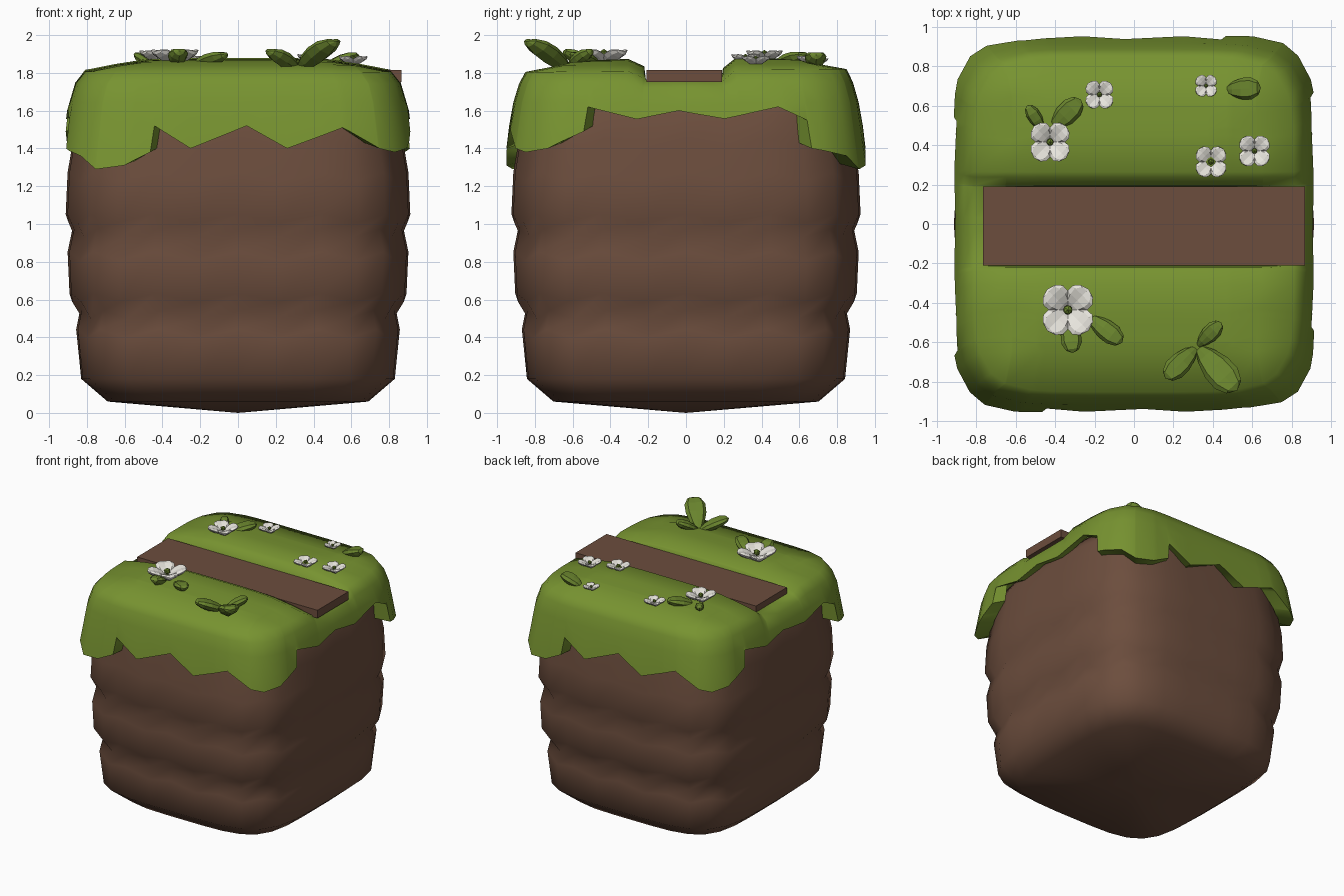
import bpy, bmesh, math
from mathutils import Vector, Matrix

if "Cube" in bpy.data.objects:
    bpy.data.objects.remove(bpy.data.objects["Cube"])


def material(name, rgb):
    m = bpy.data.materials.new(name)
    m.diffuse_color = (*rgb, 1)
    m.use_nodes = True
    m.node_tree.nodes["Principled BSDF"].inputs["Base Color"].default_value = m.diffuse_color
    return m


DIRT = material("dirt brown", (0.150, 0.075, 0.047))
GRASS = material("grass green", (0.185, 0.292, 0.030))
LEAF = material("leaf green", (0.145, 0.235, 0.027))
WHITE = material("petal white", (0.80, 0.78, 0.72))


def finish(bm, name, mat, smooth=None):
    bmesh.ops.recalc_face_normals(bm, faces=bm.faces)
    me = bpy.data.meshes.new(name)
    bm.to_mesh(me)
    bm.free()
    me.materials.append(mat)
    ob = bpy.data.objects.new(name, me)
    bpy.context.collection.objects.link(ob)
    if smooth:
        bpy.ops.object.select_all(action='DESELECT')
        ob.select_set(True)
        bpy.context.view_layer.objects.active = ob
        bpy.ops.object.shade_smooth_by_angle(angle=math.radians(smooth))
    return ob


def rounded(u, v, n):
    """Pull a point on the unit square's border onto a rounded square."""
    s = (abs(u) ** n + abs(v) ** n) ** (-1 / n)
    return u * s, v * s


def bridge(bm, a, b):
    for i in range(len(a)):
        k = (i + 1) % len(a)
        bm.faces.new((a[i], a[k], b[k], b[i]))


def interp(table, x):
    for (x0, y0), (x1, y1) in zip(table, table[1:]):
        if x <= x1:
            return y0 + (y1 - y0) * (x - x0) / (x1 - x0)
    return table[-1][1]


# Dirt block: stacked, bulging rows of a rounded square
N = 8
steps = [-1 + 2 * i / N for i in range(N)]
border = ([(t, -1) for t in steps] + [(1, t) for t in steps] +
          [(-t, 1) for t in steps] + [(-1, -t) for t in steps])
rows = [(.69, .06, 0), (.83, .18, 0), (.85, .42, 1), (.83, .52, 1), (.885, .61, 1),
        (.895, .83, 1), (.87, .95, 1), (.905, 1.03, 1), (.895, 1.25, 1),
        (.865, 1.43, 1), (.85, 1.58, 0), (.79, 1.68, 0)]
bm = bmesh.new()
rings = []
for r, (half, z, wave) in enumerate(rows):
    ring = []
    for i, (u, v) in enumerate(border):
        x, y = rounded(u, v, 4.4)
        sign = -1 if i % 2 else 1
        lump = 1 + .008 * wave * sign
        dz = .022 * wave * sign
        ring.append(bm.verts.new((x * half * lump, y * (half + .012) * lump, z + dz)))
    rings.append(ring)
for a, b in zip(rings, rings[1:]):
    bridge(bm, a, b)
bm.faces.new(rings[-1])
tip = bm.verts.new((0, 0, 0))
for i in range(len(border)):
    bm.faces.new((rings[0][i - 1], rings[0][i], tip))
finish(bm, "dirt_block", DIRT, 60)

# Grass cover: gridded top with a path channel, and a ragged hanging skirt
FRONT = [(-1, 1.36), (-.84, 1.29), (-.65, 1.31), (-.5, 1.38), (-.485, 1.52), (-.27, 1.40),
         (.05, 1.52), (.28, 1.40), (.61, 1.51), (.85, 1.40), (1, 1.38)]
SIDE = [(-1, 1.38), (-.8, 1.40), (-.58, 1.49), (-.565, 1.62), (-.28, 1.555), (-.04, 1.60),
        (.21, 1.555), (.53, 1.62), (.70, 1.55), (.715, 1.40), (1, 1.36)]
# Height across the channel, then dropping toward the rim
CROSS = [(-1, 1.87), (-.36, 1.875), (-.26, 1.835), (-.25, 1.765), (.22, 1.765),
         (.23, 1.825), (.31, 1.88), (1, 1.885)]


def hem(u, v):
    if abs(v) == 1:
        return interp(FRONT, -u * v)
    return interp(SIDE, u * v)


def top_height(u, v):
    z = interp(CROSS, v)
    return z - (.065 * max(abs(u), abs(v)) ** 4 if z > 1.8 else 0)


xs = sorted({s * t for t, _ in FRONT for s in (1, -1)})
ys = sorted({s * t for t, _ in SIDE for s in (1, -1) if abs(t) != .21} | {t for t, _ in CROSS})
nx, ny = len(xs), len(ys)
bm = bmesh.new()
grid = {}
for i, u in enumerate(xs):
    for j, v in enumerate(ys):
        far = max(abs(u), abs(v))
        x, y = rounded(u, v, 6) if far == 1 else (u * .95, v)
        if .75 < far < 1 and abs(v) > .5:
            x, y = x * .95, y * .95
        grid[i, j] = bm.verts.new((x * .81, y * .85, top_height(u, v)))
for i in range(nx - 1):
    for j in range(ny - 1):
        bm.faces.new((grid[i, j], grid[i + 1, j], grid[i + 1, j + 1], grid[i, j + 1]))
loop = ([(i, 0) for i in range(nx - 1)] + [(nx - 1, j) for j in range(ny - 1)] +
        [(i, ny - 1) for i in range(nx - 1, 0, -1)] + [(0, j) for j in range(ny - 1, 0, -1)])
prev = [grid[k] for k in loop]
for level in range(4):
    ring = []
    for i, j in loop:
        u, v = xs[i], ys[j]
        low = hem(u, v)
        half = (.862, .892, .90 + (1.64 - low) * .12, .83)[level]
        z = ((top_height(u, v) + 1.66) / 2 + .01, 1.645, low, low + .03)[level]
        x, y = rounded(u, v, 6)
        ring.append(bm.verts.new((x * half, y * (half + .022), z)))
    bridge(bm, prev, ring)
    prev = ring
finish(bm, "grass_cover", GRASS, 60)

# Path plank
bm = bmesh.new()
bmesh.ops.create_cube(bm, size=1, matrix=Matrix.Translation((.05, -.01, 1.783)) @
                      Matrix.Diagonal((1.63, .40, .065, 1)))
finish(bm, "path", DIRT)


def add_blade(bm, base, tip, width, thick, cup):
    """Faceted leaf or petal from base to tip, widest past the middle."""
    base, tip = Vector(base), Vector(tip)
    d = tip - base
    f = d.normalized()
    side = Vector((0, 0, 1)).cross(f).normalized()
    up = f.cross(side)
    verts = bmesh.ops.create_uvsphere(bm, u_segments=8, v_segments=6, radius=1)["verts"]
    for vert in verts:
        a, b, c = vert.co.z, vert.co.x, vert.co.y
        b *= .85 + .3 * a
        vert.co = (base + d * (a + 1) / 2 + side * b * width / 2 +
                   up * (c * thick / 2 + cup * width * (abs(b) - .4)))


# Leaves: base, tip, width
leaves = [
    ((.32, -.62, 1.83), (.52, -.84, 1.975), .18),
    ((.32, -.62, 1.83), (.16, -.78, 1.92), .13),
    ((.32, -.62, 1.84), (.44, -.50, 1.92), .10),
    ((-.33, -.47, 1.84), (-.31, -.65, 1.92), .12),
    ((-.24, -.46, 1.84), (-.06, -.60, 1.90), .12),
    ((-.43, .47, 1.84), (-.27, .63, 1.90), .13),
    ((-.45, .46, 1.84), (-.54, .60, 1.90), .08),
    ((.46, .68, 1.83), (.64, .69, 1.90), .13),
]
for n, (base, tip, width) in enumerate(leaves):
    bm = bmesh.new()
    add_blade(bm, base, tip, width, .045 + width * .25, .12)
    finish(bm, f"leaf_{n + 1}", LEAF)

# Flowers: x, y, radius, base height
flowers = [(-.335, -.435, .145, 1.86), (-.425, .415, .112, 1.87), (-.175, .655, .08, 1.855),
           (.365, .70, .062, 1.85), (.39, .315, .088, 1.86), (.61, .37, .088, 1.85)]
for n, (x, y, r, z) in enumerate(flowers):
    bm = bmesh.new()
    for k in range(4):
        a = math.radians(45 + 90 * k)
        c, s = math.cos(a), math.sin(a)
        add_blade(bm, (x + c * r * .02, y + s * r * .02, z),
                  (x + c * r, y + s * r, z + r * .42), r * 1.12, r * .32, .14)
    finish(bm, f"flower_petals_{n + 1}", WHITE)
    bm = bmesh.new()
    bmesh.ops.create_icosphere(bm, subdivisions=1, radius=r * .18,
                               matrix=Matrix.Translation((x, y, z + r * .28)))
    finish(bm, f"flower_centre_{n + 1}", LEAF)
